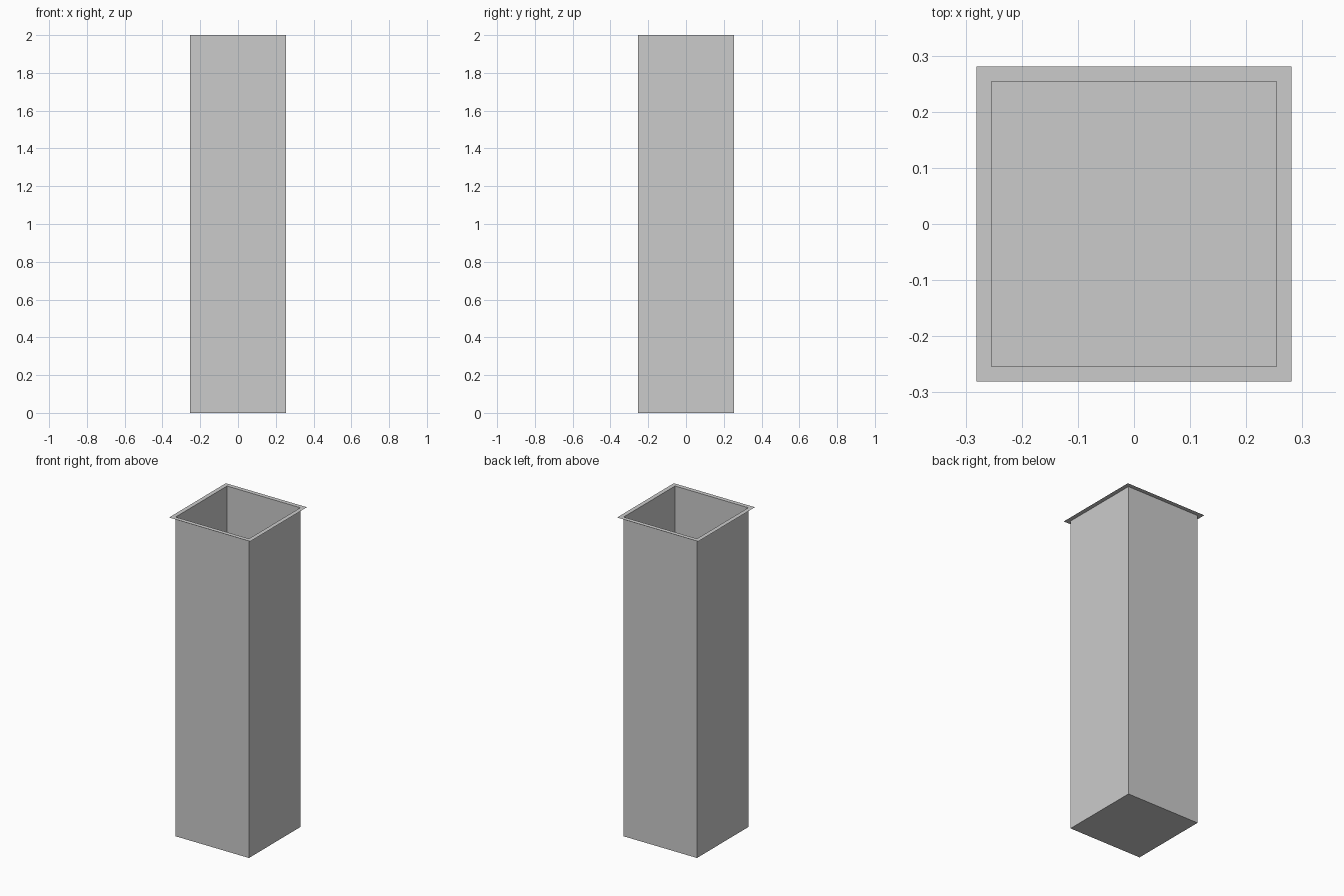
import bpy, bmesh

if "Cube" in bpy.data.objects:
    bpy.data.objects.remove(bpy.data.objects["Cube"])

HALF = 0.254      # half width of the shaft
RIM = 0.281       # half width of the flange
HEIGHT = 2.0


def square(bm, half, z):
    return [bm.verts.new((sx * half, sy * half, z))
            for sx, sy in ((-1, -1), (1, -1), (1, 1), (-1, 1))]


def bridge(bm, a, b):
    for i in range(4):
        j = (i + 1) % 4
        bm.faces.new((a[i], a[j], b[j], b[i]))


def finish(bm, name):
    mesh = bpy.data.meshes.new(name)
    bm.to_mesh(mesh)
    bm.free()
    obj = bpy.data.objects.new(name, mesh)
    bpy.context.collection.objects.link(obj)
    return obj


# Open-topped thin sheet shaft with a closed floor
bm = bmesh.new()
bottom = square(bm, HALF, 0)
top = square(bm, HALF, HEIGHT)
bridge(bm, bottom, top)
bm.faces.new(bottom[::-1])
finish(bm, "shaft")

# Flat flange around the opening
bm = bmesh.new()
outer = square(bm, RIM, HEIGHT)
inner = square(bm, HALF, HEIGHT)
bridge(bm, outer, inner)
finish(bm, "top_flange")
